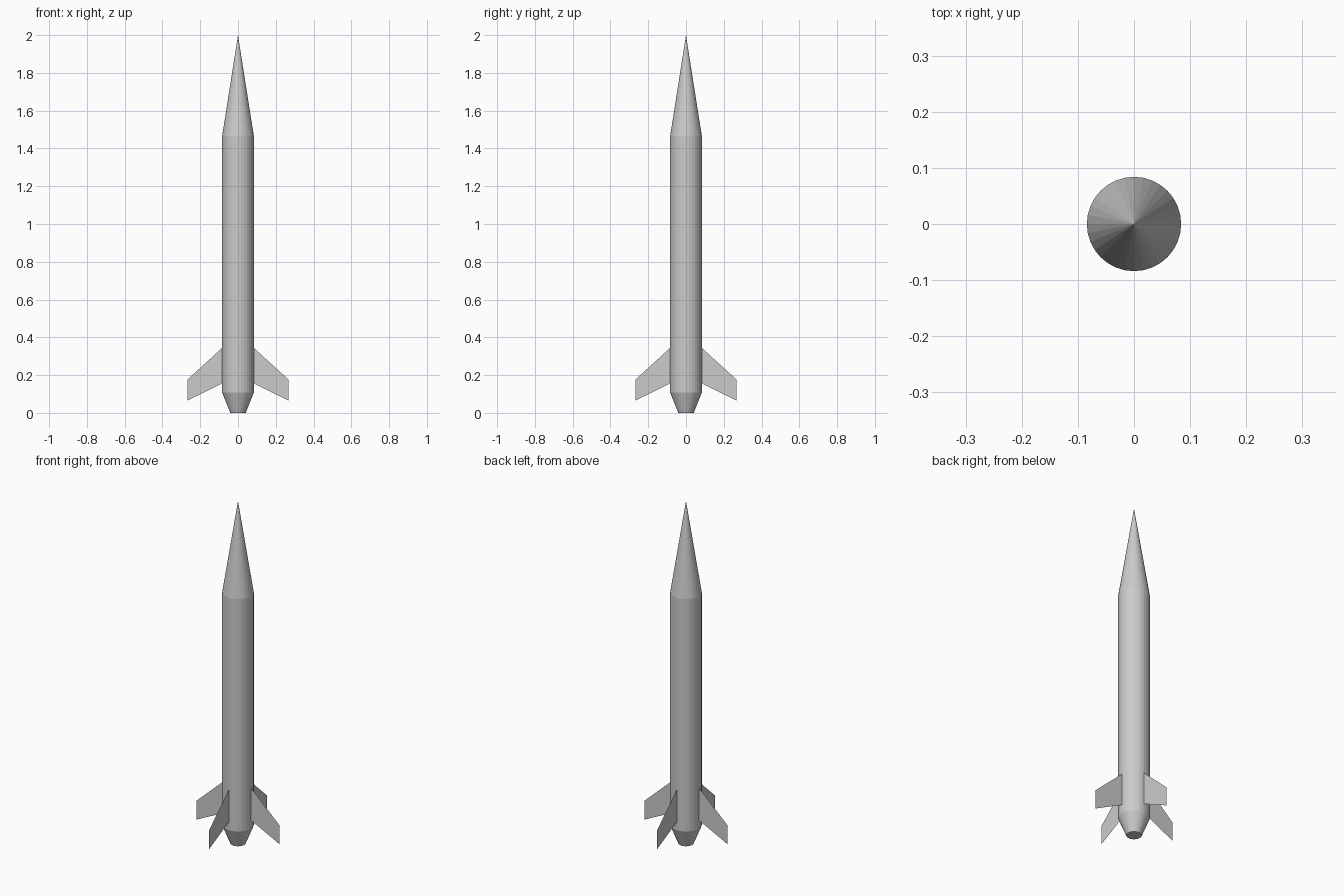
import bpy, bmesh
from math import pi
from mathutils import Matrix

if "Cube" in bpy.data.objects:
    bpy.data.objects.remove(bpy.data.objects["Cube"])

SIDES = 32
R = 0.084


def make_object(name, bm):
    mesh = bpy.data.meshes.new(name)
    bm.to_mesh(mesh)
    bm.free()
    obj = bpy.data.objects.new(name, mesh)
    bpy.context.collection.objects.link(obj)
    return obj


def round_part(name, r_bottom, r_top, z0, z1, caps):
    bm = bmesh.new()
    bmesh.ops.create_cone(bm, cap_ends=caps, segments=SIDES,
                          radius1=r_bottom, radius2=r_top, depth=z1 - z0,
                          matrix=Matrix.Translation((0, 0, (z0 + z1) / 2)))
    return make_object(name, bm)


# Hull: tapered tail nozzle, straight body tube, pointed nose
nozzle = round_part("tail_nozzle", 0.041, R, 0, 0.107, True)
body = round_part("body_tube", R, R, 0.107, 1.465, False)
nose = round_part("nose_cone", R, 0, 1.465, 2.0, False)

# Four swept sheet fins, each a single thin plate on an axis
FIN = [(0.083, 0.345), (0.268, 0.176), (0.268, 0.065), (0.083, 0.156)]
for i in range(4):
    bm = bmesh.new()
    bm.faces.new([bm.verts.new((x, 0, z)) for x, z in FIN])
    bm.transform(Matrix.Rotation(i * pi / 2, 4, 'Z'))
    make_object(f"fin_{i + 1}", bm)
